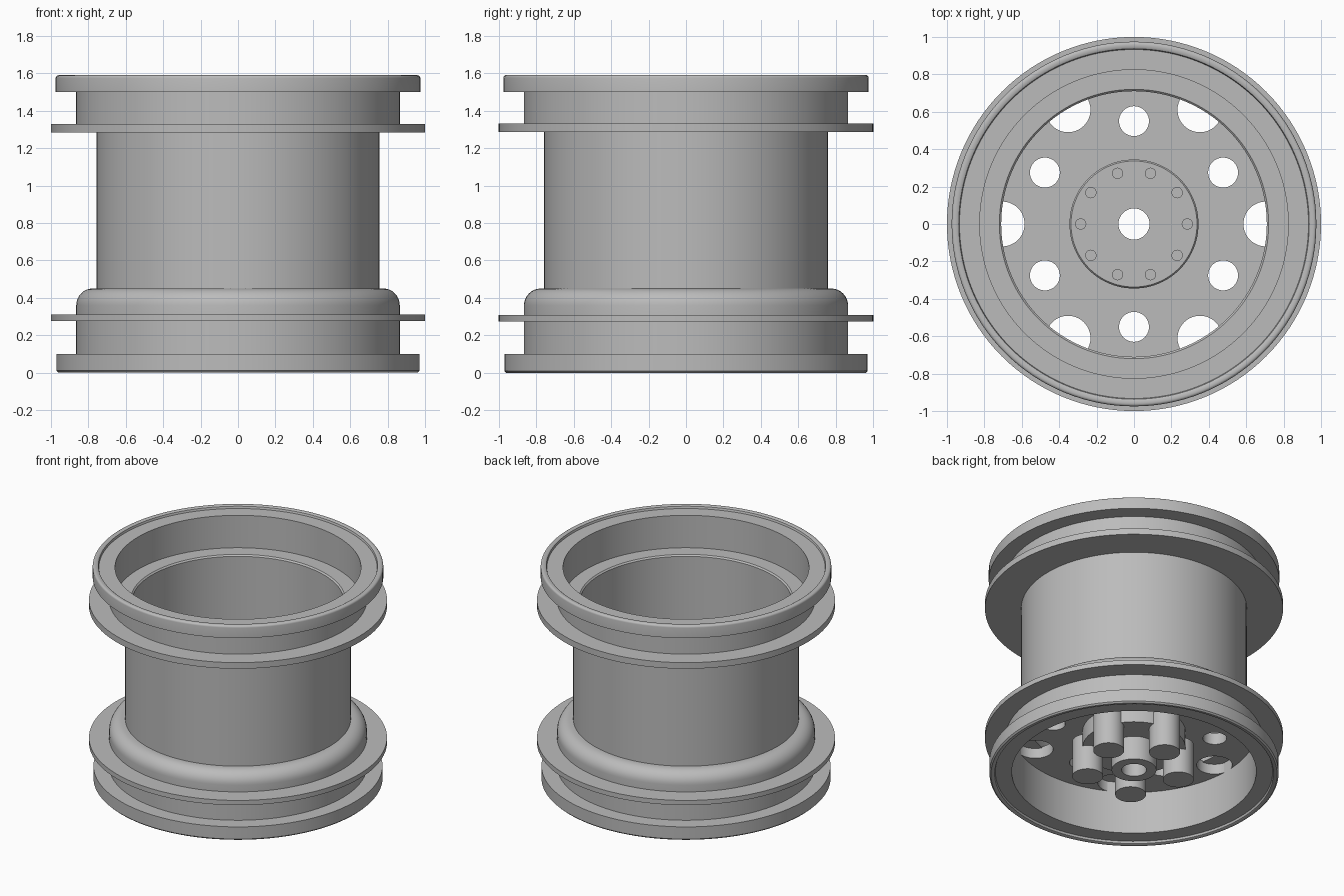
import bpy, bmesh
from math import sin, cos, pi, radians

if "Cube" in bpy.data.objects:
    bpy.data.objects.remove(bpy.data.objects["Cube"])

grey = bpy.data.materials.new("wheel grey")
grey.use_nodes = True
grey.diffuse_color = (0.5, 0.5, 0.5, 1)
grey.node_tree.nodes["Principled BSDF"].inputs["Base Color"].default_value = grey.diffuse_color


def lathe(name, profile, steps=128):
    """Spin a closed (radius, z) loop around the z axis."""
    bm = bmesh.new()
    rings = [[bm.verts.new((r * cos(2 * pi * i / steps), r * sin(2 * pi * i / steps), z))
              for r, z in profile] for i in range(steps)]
    for i in range(steps):
        a, b = rings[i], rings[(i + 1) % steps]
        for j in range(len(profile)):
            k = (j + 1) % len(profile)
            bm.faces.new((a[j], b[j], b[k], a[k]))
    bmesh.ops.recalc_face_normals(bm, faces=bm.faces)
    mesh = bpy.data.meshes.new(name)
    bm.to_mesh(mesh)
    bm.free()
    ob = bpy.data.objects.new(name, mesh)
    bpy.context.collection.objects.link(ob)
    mesh.materials.append(grey)
    return ob


def cylinder(name, r, z0, z1, dist=0, angle=0, sides=40):
    a = radians(angle)
    bpy.ops.mesh.primitive_cylinder_add(vertices=sides, radius=r, depth=z1 - z0,
                                        location=(dist * cos(a), dist * sin(a), (z0 + z1) / 2))
    ob = bpy.context.object
    ob.name = name
    ob.data.materials.append(grey)
    return ob


def smooth(ob):
    bpy.ops.object.select_all(action='DESELECT')
    ob.select_set(True)
    bpy.context.view_layer.objects.active = ob
    bpy.ops.object.shade_smooth_by_angle(angle=radians(35))


def arc(cx, cz, r, start, end, n=8):
    angles = [radians(start + (end - start) * i / n) for i in range(n + 1)]
    return [(cx + r * cos(t), cz + r * sin(t)) for t in angles]


# Barrel with its flanges, bead rings and rounded shoulder, one closed section
section = (
    [(0.82, 0.02), (0.93, 0.02), (0.935, 0.005), (0.945, 0.0), (0.96, 0.0), (0.97, 0.01), (0.97, 0.1),
     (0.865, 0.1), (0.865, 0.275), (1.0, 0.275), (1.0, 0.31), (0.865, 0.31)]
    + arc(0.775, 0.36, 0.09, 0, 90)
    + [(0.757, 0.45), (0.757, 1.285), (1.0, 1.285), (1.0, 1.33), (0.865, 1.33), (0.865, 1.5), (0.975, 1.5)]
    + arc(0.96, 1.575, 0.015, 0, 90, 4)
    + [(0.945, 1.59), (0.937, 1.585), (0.933, 1.57), (0.825, 1.57), (0.825, 1.33),
       (0.72, 1.33), (0.71, 1.32), (0.71, 0.41), (0.82, 0.41)])
smooth(lathe("rim_barrel", section))

# Wheel disc and hub pad
disc = cylinder("wheel_disc", 0.83, 0.335, 0.42, sides=128)
hub = lathe("hub_pad", [(0.083, 0.21), (0.345, 0.21), (0.345, 0.455), (0.337, 0.465), (0.083, 0.465)], 96)
smooth(hub)

# Cutters: centre bore, small round holes, large vents under the barrel wall
cutters = [cylinder("bore_cutter", 0.2, 0, 0.7)]
for i in range(6):
    cutters.append(cylinder("small_hole_cutter", 0.08, 0.2, 0.6, 0.55, 30 + 60 * i))
    cutters.append(cylinder("vent_cutter", 0.12, 0.2, 0.6, 0.705, 60 * i))
for c in cutters:
    c.hide_render = True
    c.hide_viewport = True
    mod = disc.modifiers.new("hole", 'BOOLEAN')
    mod.operation = 'DIFFERENCE'
    mod.solver = 'EXACT'
    mod.object = c
bpy.context.view_layer.update()
holed = bpy.data.meshes.new_from_object(disc.evaluated_get(bpy.context.evaluated_depsgraph_get()))
disc.modifiers.clear()
disc.data = holed
for c in cutters:
    bpy.data.objects.remove(c)
smooth(disc)

# Hub tube, five posts underneath and ten studs on top
smooth(lathe("hub_tube", [(0.083, 0.035), (0.15, 0.035), (0.15, 0.3), (0.083, 0.3)], 64))
for i in range(5):
    smooth(cylinder("hub_post", 0.104, 0.03, 0.3, 0.32, 18 + 72 * i))
for i in range(10):
    smooth(cylinder("hub_stud", 0.03, 0.4, 0.48, 0.285, 36 * i, 24))
